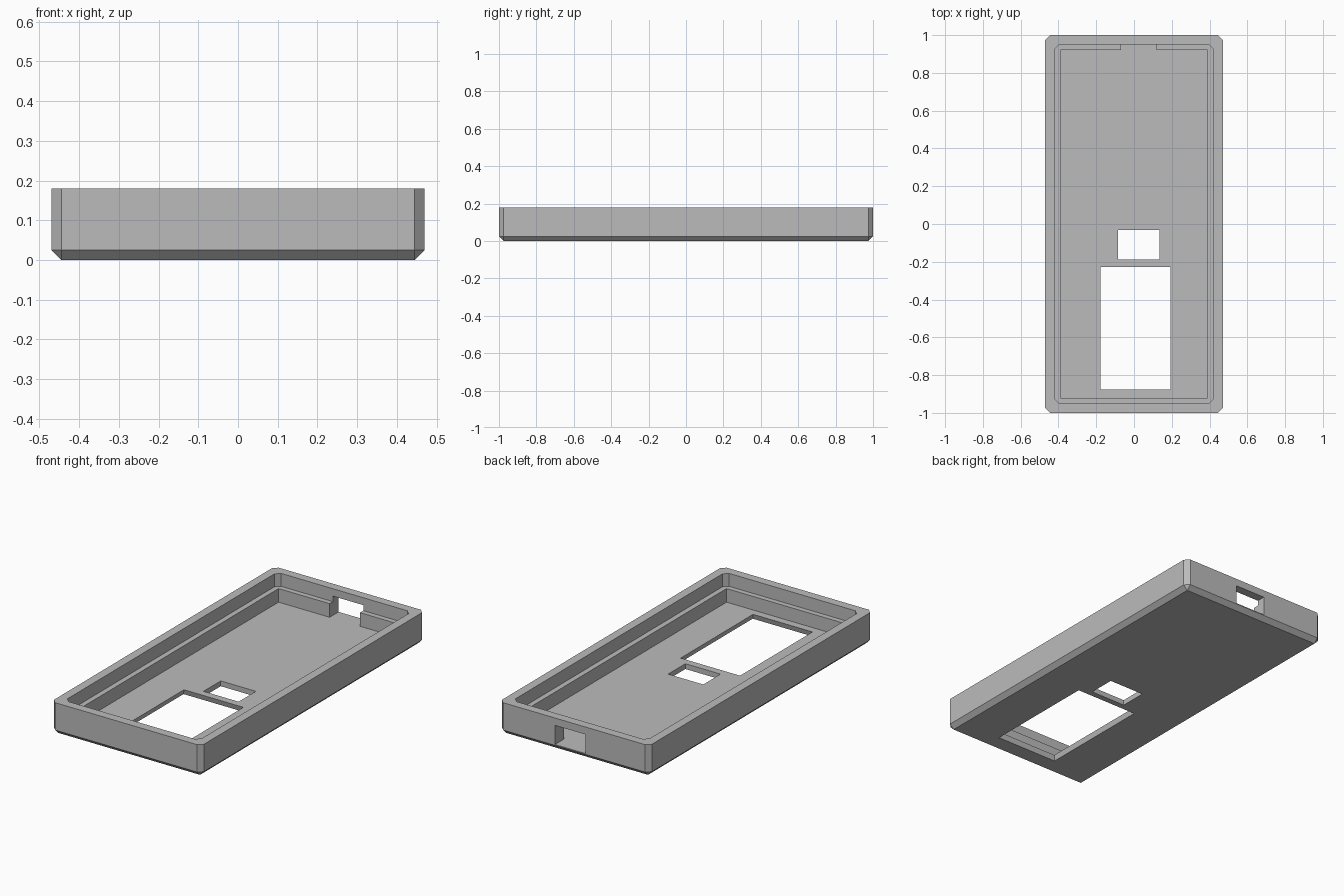
import bpy
import bmesh

if "Cube" in bpy.data.objects:
    bpy.data.objects.remove(bpy.data.objects["Cube"], do_unlink=True)

GREY = (0.5, 0.5, 0.5, 1.0)
mat = bpy.data.materials.new("plain grey")
mat.use_nodes = True
mat.diffuse_color = GREY
mat.node_tree.nodes["Principled BSDF"].inputs["Base Color"].default_value = GREY


def ring(hx, hy, corner, z, cx=0.0, cy=0.0):
    """Rectangle outline with cut corners at height z."""
    pts = set()
    for sx in (-1, 1):
        for sy in (-1, 1):
            pts.add((cx + sx * (hx - corner), cy + sy * hy, z))
            pts.add((cx + sx * hx, cy + sy * (hy - corner), z))
    return sorted(pts)


def solid(name, *rings):
    """Convex block spanning a stack of outlines."""
    bm = bmesh.new()
    for outline in rings:
        for p in outline:
            bm.verts.new(p)
    bmesh.ops.convex_hull(bm, input=bm.verts[:])
    bmesh.ops.dissolve_limit(bm, angle_limit=0.01, verts=bm.verts[:], edges=bm.edges[:])
    bmesh.ops.recalc_face_normals(bm, faces=bm.faces[:])
    mesh = bpy.data.meshes.new(name)
    bm.to_mesh(mesh)
    bm.free()
    mesh.materials.append(mat)
    obj = bpy.data.objects.new(name, mesh)
    bpy.context.collection.objects.link(obj)
    return obj


HX, HY, TOP = 0.47, 1.0, 0.18
CUT = 0.025        # edge chamfer
FLOOR = 0.03       # floor thickness
LEDGE = 0.107      # ledge height
ABOVE = 0.3        # cutter overshoot

# Case body with chamfered corners and bottom edge
case = solid("case_shell",
             ring(HX - CUT, HY - CUT, 0, 0),
             ring(HX, HY, CUT, CUT),
             ring(HX, HY, CUT, TOP))


def prism(name, hx, hy, corner, low, high, cx=0.0, cy=0.0):
    return solid(name, ring(hx, hy, corner, low, cx, cy), ring(hx, hy, corner, high, cx, cy))


# Screen window, flared towards the underside
wx, wy = 0.008, -0.553
screen = solid("screen_cutter",
               ring(0.197, 0.335, 0, -0.01, wx, wy),
               ring(0.167, 0.305, 0, 0.02, wx, wy),
               ring(0.167, 0.305, 0, 0.1, wx, wy))

cutters = [
    prism("pocket_cutter", 0.39, 0.92, 0, FLOOR, ABOVE),
    prism("lid_recess_cutter", 0.42, 0.95, CUT, LEDGE, ABOVE),
    prism("port_cutter", 0.095, 0.1, 0, FLOOR, 0.138, 0.025, HY),
    prism("button_window_cutter", 0.11, 0.077, 0, -0.1, 0.1, 0.025, -0.11),
    screen,
]

# Cut each opening, then bake the result and drop the cutters
for cutter in cutters:
    cutter.hide_render = True
    mod = case.modifiers.new(cutter.name, "BOOLEAN")
    mod.operation = "DIFFERENCE"
    mod.solver = "EXACT"
    mod.object = cutter

bpy.context.view_layer.update()
graph = bpy.context.evaluated_depsgraph_get()
baked = bpy.data.meshes.new_from_object(case.evaluated_get(graph))
case.modifiers.clear()
case.data = baked
baked.name = "case_shell"
for cutter in cutters:
    bpy.data.objects.remove(cutter, do_unlink=True)
